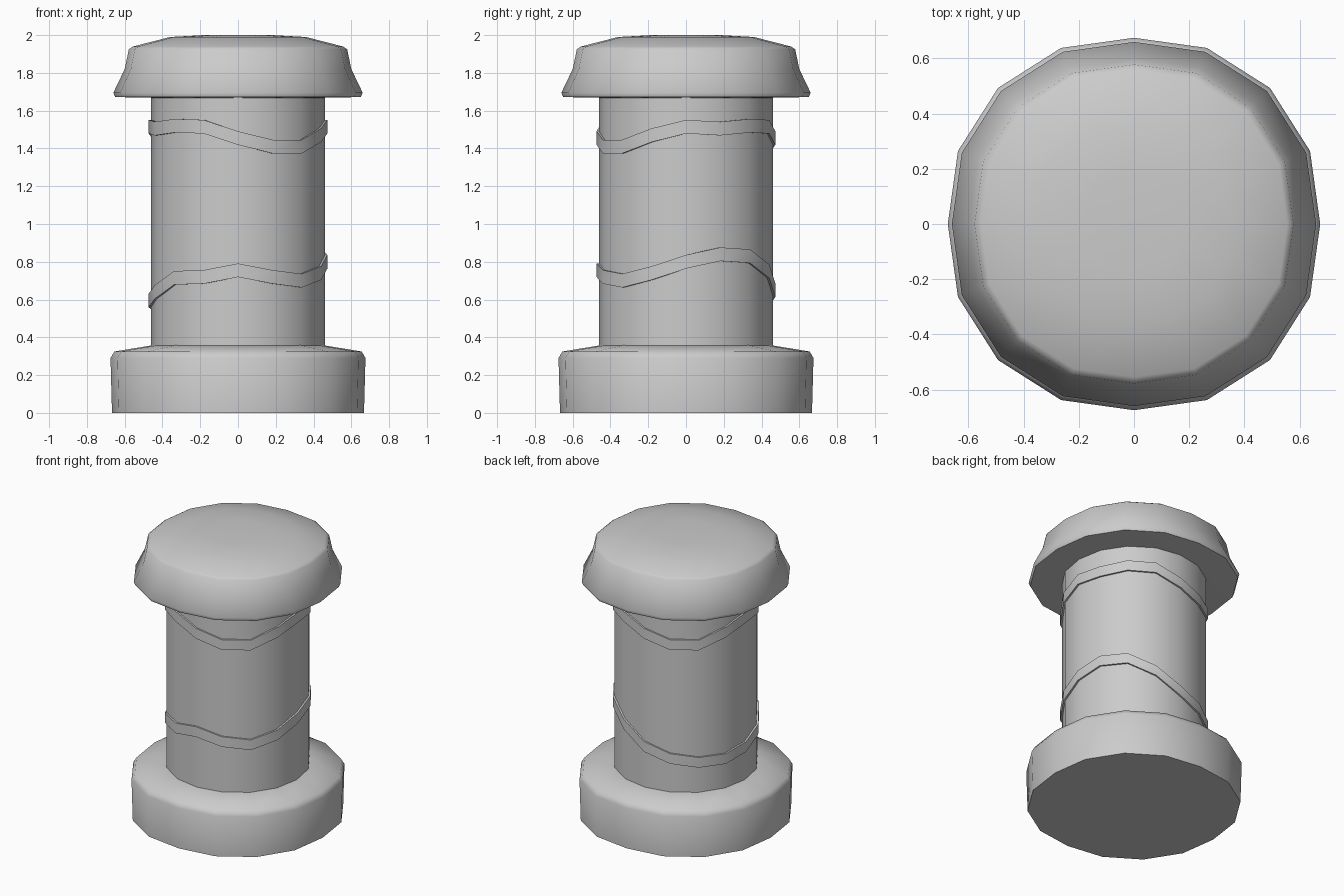
import bpy
import bmesh
import math

SIDES = 16

cube = bpy.data.objects.get("Cube")
if cube:
    bpy.data.objects.remove(cube, do_unlink=True)

grey = bpy.data.materials.new("plain grey")
grey.use_nodes = True
colour = (0.6, 0.6, 0.6, 1)
grey.diffuse_color = colour
grey.node_tree.nodes["Principled BSDF"].inputs["Base Color"].default_value = colour


def ring(bm, radius, heights, bulge):
    """One ring of vertices, starting at the front; bulge squares it slightly."""
    verts = []
    for i, z in enumerate(heights):
        a = math.tau * i / SIDES
        r = radius * (1 + bulge * abs(math.sin(2 * a)))
        verts.append(bm.verts.new((r * math.sin(a), -r * math.cos(a), z)))
    return verts


def bridge(bm, low, high):
    for i in range(SIDES):
        j = (i + 1) % SIDES
        bm.faces.new((low[i], low[j], high[j], high[i]))


def finish(name, bm, angle):
    bmesh.ops.recalc_face_normals(bm, faces=bm.faces)
    mesh = bpy.data.meshes.new(name)
    bm.to_mesh(mesh)
    bm.free()
    mesh.materials.append(grey)
    obj = bpy.data.objects.new(name, mesh)
    bpy.context.collection.objects.link(obj)
    bpy.ops.object.select_all(action="DESELECT")
    obj.select_set(True)
    bpy.context.view_layer.objects.active = obj
    bpy.ops.object.shade_smooth_by_angle(angle=math.radians(angle))


def lathe(name, profile, bulge=0.033, angle=60):
    """Closed turned solid from (radius, height) points, bottom to top."""
    bm = bmesh.new()
    rings = [ring(bm, r, [z] * SIDES, bulge) for r, z in profile]
    for low, high in zip(rings, rings[1:]):
        bridge(bm, low, high)
    bm.faces.new(rings[0])
    bm.faces.new(rings[-1])
    finish(name, bm, angle)


def band(name, heights, width=0.072):
    """Thin wavy strap wrapped around the column."""
    bm = bmesh.new()
    loops = []
    for r, offset in ((0.45, -1), (0.473, -1), (0.473, 1), (0.45, 1)):
        loops.append(ring(bm, r, [z + offset * width / 2 for z in heights], 0.012))
    for k in range(4):
        bridge(bm, loops[k], loops[(k + 1) % 4])
    finish(name, bm, 40)


# Main solids
lathe("base", [(0.667, 0), (0.675, 0.29), (0.655, 0.325), (0.44, 0.36)])
lathe("column", [(0.461, 0.34), (0.461, 1.69)], bulge=0.012)
lathe("cap", [(0.44, 1.668), (0.65, 1.672), (0.66, 1.695), (0.6, 1.82),
              (0.578, 1.925), (0.555, 1.94), (0.36, 1.99), (0.18, 2.0)])

# Straps: centre height at each column corner, counted from the front towards +x
upper = [1.455, 1.41, 1.41, 1.47, 1.515, 1.505, 1.52, 1.515]
lower = [0.755, 0.72, 0.70, 0.74, 0.80, 0.84, 0.83, 0.75,
         0.65, 0.60, 0.575, 0.57, 0.595, 0.64, 0.715, 0.72]
band("upper_strap", upper * 2)
band("lower_strap", lower)
